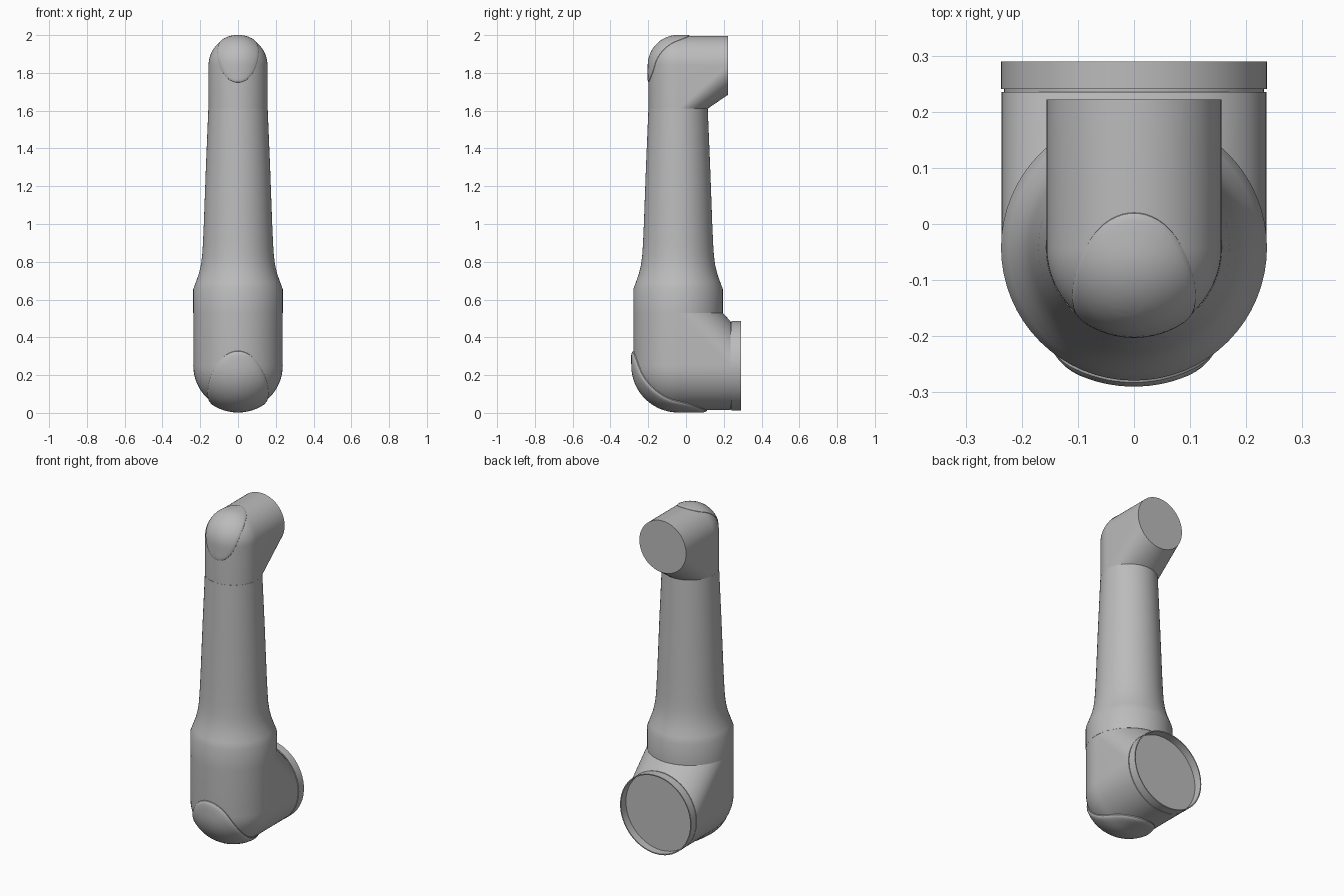
import bpy, bmesh
from math import sin, cos, pi, sqrt
from mathutils import Vector, Matrix
from mathutils.bvhtree import BVHTree

cube = bpy.data.objects.get("Cube")
if cube:
    bpy.data.objects.remove(cube, do_unlink=True)

AXIS_Y = -0.042
SEGMENTS = 64

grey = bpy.data.materials.new("satin_grey")
grey.use_nodes = True
colour = (0.5, 0.5, 0.5, 1)
grey.diffuse_color = colour
bsdf = next(n for n in grey.node_tree.nodes if n.type == 'BSDF_PRINCIPLED')
bsdf.inputs["Base Color"].default_value = colour
bsdf.inputs["Roughness"].default_value = 0.5


def finish(bm, name, flip_check=True):
    """Turn a bmesh into a smooth shaded object that keeps its sharp edges."""
    if flip_check:
        bmesh.ops.recalc_face_normals(bm, faces=bm.faces)
    mesh = bpy.data.meshes.new(name)
    bm.to_mesh(mesh)
    bm.free()
    mesh.materials.append(grey)
    obj = bpy.data.objects.new(name, mesh)
    bpy.context.collection.objects.link(obj)
    bpy.ops.object.select_all(action='DESELECT')
    obj.select_set(True)
    bpy.context.view_layer.objects.active = obj
    bpy.ops.object.shade_smooth_by_angle(angle=0.5)
    return obj


def lathe(name, profile, place):
    """Revolve (radius, height) points about z, then move into place."""
    bm = bmesh.new()
    rings = []
    for r, h in profile:
        rings.append([bm.verts.new(place @ Vector((r * cos(2 * pi * i / SEGMENTS),
                                                   r * sin(2 * pi * i / SEGMENTS), h)))
                      for i in range(SEGMENTS)])
    for a, b in zip(rings, rings[1:]):
        for i in range(SEGMENTS):
            j = (i + 1) % SEGMENTS
            bm.faces.new((a[i], a[j], b[j], b[i]))
    bm.faces.new(rings[0])
    bm.faces.new(rings[-1])
    return finish(bm, name)


def elbow(name, centre, radius, tube_z, end_y):
    """Convex housing wrapped round a ball, the tube ring and the end ring."""
    bm = bmesh.new()
    bmesh.ops.create_uvsphere(bm, u_segments=SEGMENTS, v_segments=SEGMENTS // 2,
                              radius=radius, matrix=Matrix.Translation(centre))
    for i in range(SEGMENTS):
        a = 2 * pi * i / SEGMENTS
        u, v = radius * cos(a), radius * sin(a)
        bm.verts.new((u, centre.y + v, tube_z))
        bm.verts.new((u, end_y, centre.z + v))
    hull = bmesh.ops.convex_hull(bm, input=bm.verts)
    inner = {g for g in hull["geom_interior"] + hull["geom_unused"]
             if isinstance(g, bmesh.types.BMVert)}
    bmesh.ops.delete(bm, geom=list(inner), context='VERTS')
    bmesh.ops.dissolve_limit(bm, angle_limit=0.01, verts=bm.verts, edges=bm.edges)
    bmesh.ops.recalc_face_normals(bm, faces=bm.faces)
    tree = BVHTree.FromBMesh(bm)
    finish(bm, name)
    return tree


def corner_pad(name, tree, centre, side, half_width, half_length, shift, rise):
    """Raised oval pad draped over the outer corner of an elbow."""
    outward = Vector((0, -1, side)).normalized()
    along = Vector((0, -1, -side)).normalized()
    # (oval scale, share of the rise) from the sunk rim to the centre
    steps = [(1, -0.3), (0.99, 0.4), (0.965, 0.8), (0.93, 1)]
    steps += [(0.85 - 0.09 * k, 1) for k in range(9)]
    bm = bmesh.new()

    def drape(u, v, lift):
        start = centre + Vector((u, 0, 0)) + along * v + outward
        hit = tree.ray_cast(start, -outward)[0]
        n = hit - centre
        if n.y > 0:
            n.y = 0
        if n.z * side < 0:
            n.z = 0
        return bm.verts.new(hit + n.normalized() * lift)

    rings = []
    for scale, share in steps:
        rings.append([drape(half_width * scale * cos(2 * pi * i / SEGMENTS),
                            shift + half_length * scale * sin(2 * pi * i / SEGMENTS),
                            rise * share) for i in range(SEGMENTS)])
    for a, b in zip(rings, rings[1:]):
        for i in range(SEGMENTS):
            j = (i + 1) % SEGMENTS
            bm.faces.new((a[i], a[j], b[j], b[i]))
    hub = drape(0, shift, rise)
    for i in range(SEGMENTS):
        bm.faces.new((rings[-1][i], rings[-1][(i + 1) % SEGMENTS], hub))
    bmesh.ops.recalc_face_normals(bm, faces=bm.faces)
    if sum((f.normal.dot(outward) for f in bm.faces)) < 0:
        bmesh.ops.reverse_faces(bm, faces=bm.faces)
    finish(bm, name, False)


# Upright arm tube with its collar and flared shoulder
upright = Matrix.Translation((0, AXIS_Y, 0))
lathe("arm_tube", [(0.237, 0.53), (0.237, 0.655), (0.224, 0.69), (0.208, 0.735),
                   (0.197, 0.78), (0.190, 0.83), (0.186, 0.89), (0.181, 1.0),
                   (0.170, 1.3), (0.157, 1.612)], upright)

# Lower elbow housing and pad
low = Vector((0, AXIS_Y, 0.25))
low_tree = elbow("lower_elbow", low, 0.236, 0.53, 0.235)
corner_pad("lower_pad", low_tree, low, -1, 0.16, 0.25, -0.027, 0.012)

# Upper elbow housing and pad
high = Vector((0, AXIS_Y, 1.84))
high_tree = elbow("upper_elbow", high, 0.156, 1.61, 0.222)
corner_pad("upper_pad", high_tree, high, 1, 0.11, 0.165, 0.01, 0.005)

# Open mounting lip with a recessed back plate, behind a narrow groove
backward = Matrix.Translation((0, 0, 0.25)) @ Matrix.Rotation(-pi / 2, 4, 'X')
lathe("mounting_lip", [(0.232, 0.23), (0.232, 0.241), (0.237, 0.241), (0.237, 0.29),
                       (0.231, 0.29), (0.231, 0.243)], backward)
